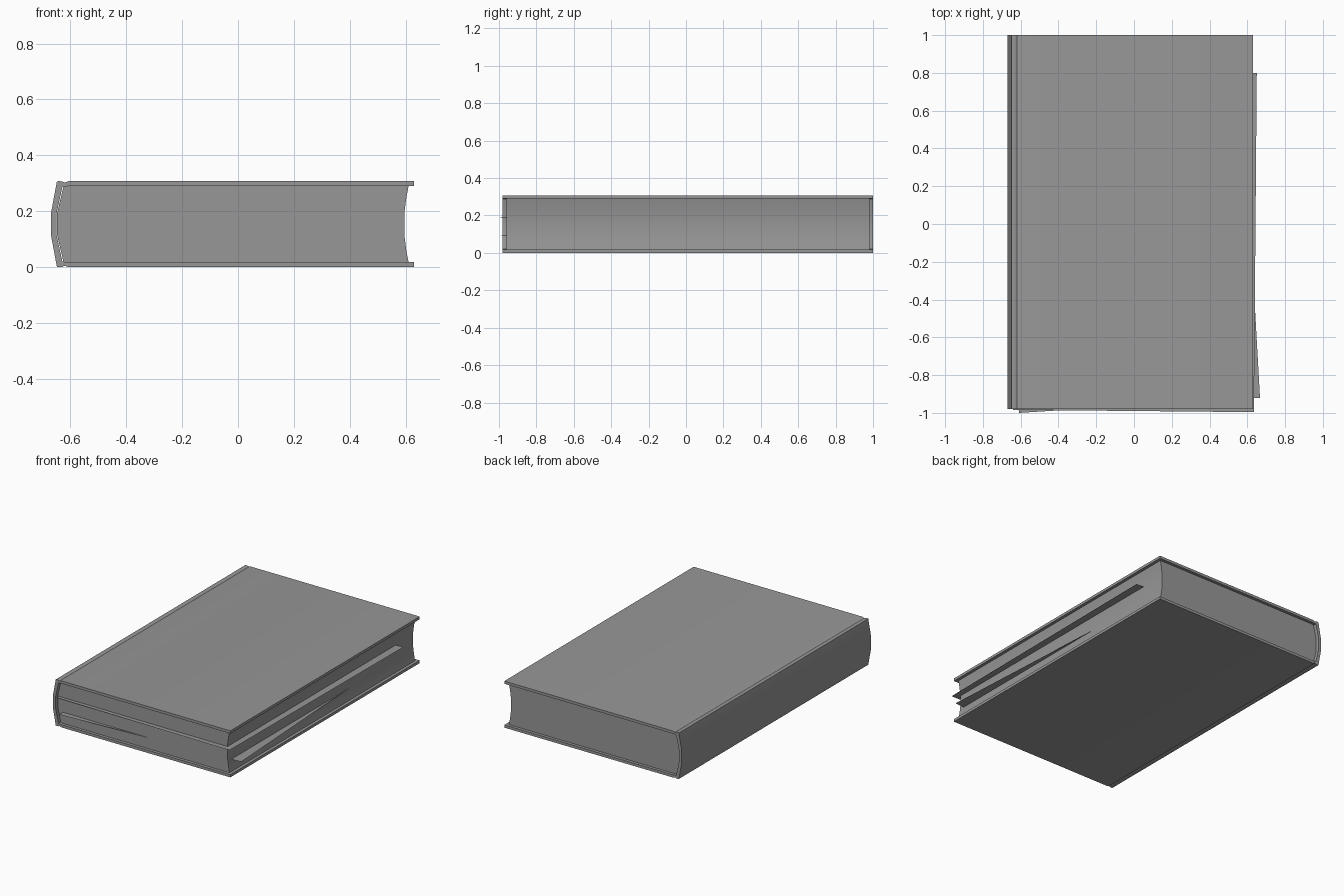
import bpy
import math

if "Cube" in bpy.data.objects:
    bpy.data.objects.remove(bpy.data.objects["Cube"])

# dark grey shared by all parts
grey = bpy.data.materials.new("dark_grey")
grey.diffuse_color = (0.31, 0.31, 0.31, 1.0)
grey.use_nodes = True
grey.node_tree.nodes["Principled BSDF"].inputs["Base Color"].default_value = grey.diffuse_color


def add_object(name, verts, faces, smooth=None):
    mesh = bpy.data.meshes.new(name)
    mesh.from_pydata(verts, [], faces)
    mesh.materials.append(grey)
    mesh.update()
    obj = bpy.data.objects.new(name, mesh)
    bpy.context.collection.objects.link(obj)
    if smooth:
        bpy.ops.object.select_all(action='DESELECT')
        obj.select_set(True)
        bpy.context.view_layer.objects.active = obj
        bpy.ops.object.shade_smooth_by_angle(angle=math.radians(smooth))
    return obj


def extrude_y(name, profile, y0, y1, smooth=None):
    """Prism along y from a closed (x, z) outline, counter-clockwise seen from the front."""
    n = len(profile)
    verts = [(x, y0, z) for x, z in profile] + [(x, y1, z) for x, z in profile]
    faces = [tuple(range(n)), tuple(range(2 * n - 1, n - 1, -1))]
    faces += [((i + 1) % n, i, i + n, (i + 1) % n + n) for i in range(n)]
    return add_object(name, verts, faces, smooth)


def flip(points):
    """Mirror a profile half about the book's mid height."""
    return [(x, HEIGHT - z) for x, z in reversed(points)]


HEIGHT = 0.308

# cover: boards, hinge grooves and rounded spine as one wrapped section
outer = [(-0.669, 0.115), (-0.648, 0.002), (-0.641, 0.0), (-0.63, 0.001),
         (-0.62, 0.005), (-0.605, 0.0), (0.63, 0.0)]
inner = [(0.63, 0.018), (-0.605, 0.018), (-0.628, 0.02), (-0.649, 0.115)]
# the outline runs along the lower half, then returns along the mirrored upper half
lower = outer + inner
extrude_y("cover", lower + flip(lower), -0.98, 1.0, 30)

# page block: rounded back, hollow fore edge
half = [(-0.647, 0.115), (-0.624, 0.018), (0.61, 0.018), (0.602, 0.06), (0.595, 0.115)]
# split so the back and fore edge mirror in order
block = half + flip(half)
extrude_y("page_block", block, -0.96, 0.98, 30)

# loose pages slipping out of the block
add_object("loose_page_upper",
           [(-0.64, -0.984, 0.19), (0.635, -0.996, 0.187), (0.65, 0.8, 0.187), (-0.625, 0.81, 0.19)],
           [(0, 1, 2, 3)])
add_object("loose_page_lower",
           [(-0.61, -1.0, 0.092), (0.667, -0.92, 0.09), (0.567, 0.87, 0.09), (-0.63, 0.82, 0.092)],
           [(0, 1, 2, 3)])
